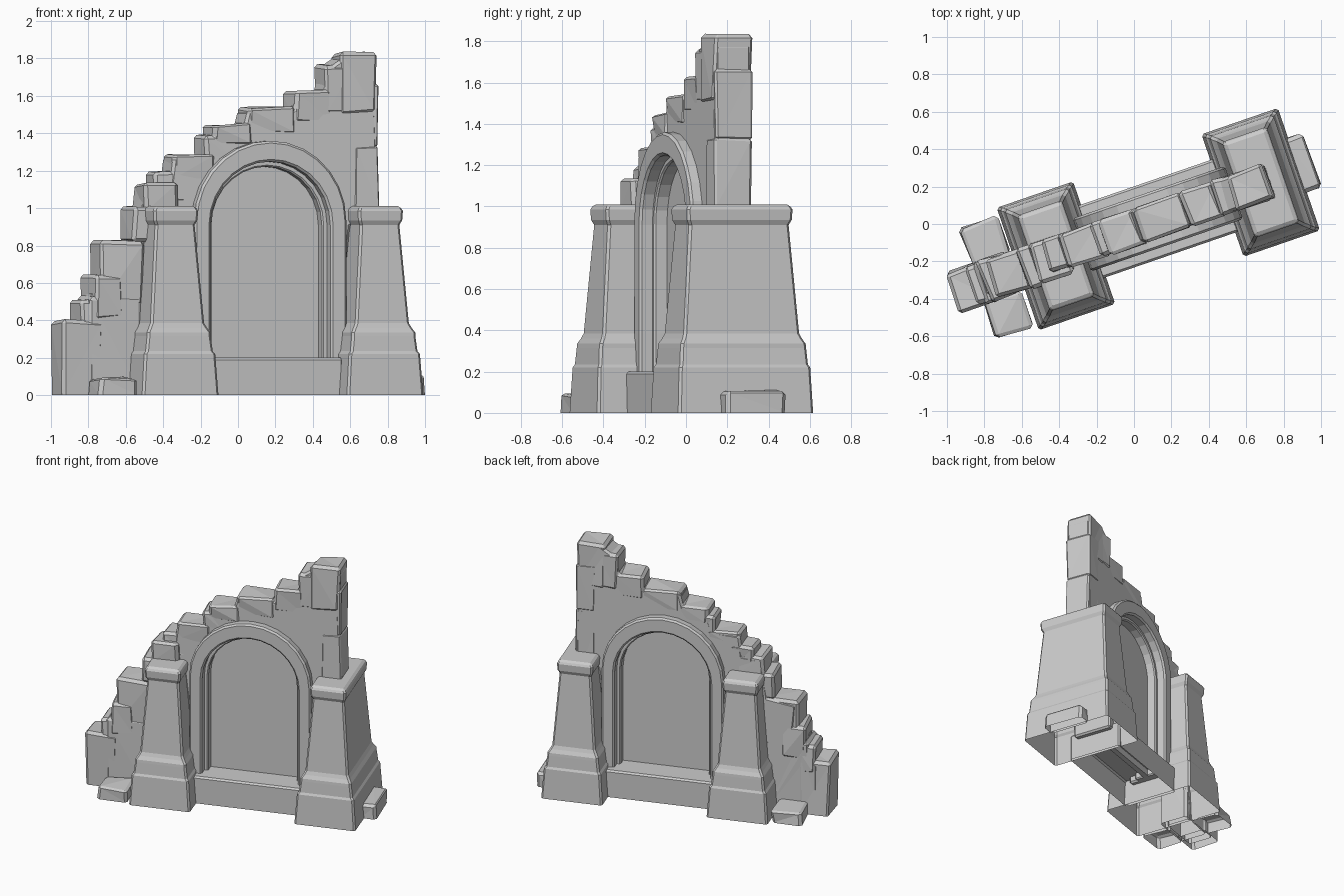
import bpy
import bmesh
import math
import random
from mathutils import Vector

random.seed(4)
cube = bpy.data.objects.get("Cube")
if cube:
    bpy.data.objects.remove(cube, do_unlink=True)

TURN = math.radians(19)   # the whole ruin stands turned on its base
MID = 0.13                # centre of the archway along the wall
AXIS = -0.015             # centre of the wall thickness

stone_grey = bpy.data.materials.new("stone_grey")
stone_grey.use_nodes = True
grey = (0.6, 0.6, 0.6, 1)
stone_grey.diffuse_color = grey
stone_grey.node_tree.nodes["Principled BSDF"].inputs["Base Color"].default_value = grey


def finish(name, bm, bevel=0.0):
    """Turn a bmesh into an object, hollow where it meets the ground."""
    bmesh.ops.recalc_face_normals(bm, faces=bm.faces)
    low = [f for f in bm.faces if all(v.co.z < 0.001 for v in f.verts)]
    bmesh.ops.delete(bm, geom=low, context="FACES_ONLY")
    mesh = bpy.data.meshes.new(name)
    bm.to_mesh(mesh)
    bm.free()
    mesh.materials.append(stone_grey)
    obj = bpy.data.objects.new(name, mesh)
    bpy.context.collection.objects.link(obj)
    obj.rotation_euler.z = TURN
    if bevel:
        mod = obj.modifiers.new("worn_edges", "BEVEL")
        mod.width = bevel
        mod.segments = 1
        mod.limit_method = "ANGLE"
        mod.angle_limit = math.radians(40)


def plate(name, outline, half, bevel=0.0):
    """Extrude an upright outline through the wall thickness."""
    bm = bmesh.new()
    face = bm.faces.new([bm.verts.new((u, AXIS - half, z)) for u, z in outline])
    out = bmesh.ops.extrude_face_region(bm, geom=[face])
    moved = [g for g in out["geom"] if isinstance(g, bmesh.types.BMVert)]
    bmesh.ops.translate(bm, verts=moved, vec=(0, 2 * half, 0))
    finish(name, bm, bevel)


def arch(radius, spring=0.91, foot=0.15, steps=14):
    """Points up the left leg, over the arch and down the right leg."""
    pts = [(MID - radius, foot)]
    for i in range(steps + 1):
        a = math.pi * (1 - i / steps)
        pts.append((MID + radius * math.cos(a), spring + radius * math.sin(a)))
    return pts + [(MID + radius, foot)]


def pillar(name, u, v, profile):
    """Stack of rectangular rings: base, moulding, tapered shaft and cap."""
    bm = bmesh.new()
    rings = []
    for z, hu, hv in profile:
        corners = ((-hu, -hv), (hu, -hv), (hu, hv), (-hu, hv))
        rings.append([bm.verts.new((u + a, v + b, z)) for a, b in corners])
    for lo, hi in zip(rings, rings[1:]):
        for i in range(4):
            j = (i + 1) % 4
            bm.faces.new((lo[i], lo[j], hi[j], hi[i]))
    bm.faces.new(rings[-1])
    finish(name, bm, 0.012)


def stone(name, u0, u1, z0, z1, v0, v1, rough=0.01, bevel=0.018):
    """Irregular block with chipped edges."""
    bm = bmesh.new()
    bmesh.ops.create_cube(bm, size=1)
    size = Vector((u1 - u0, v1 - v0, z1 - z0))
    centre = Vector((u0 + u1, v0 + v1, z0 + z1)) / 2
    for vert in bm.verts:
        wobble = Vector([random.uniform(-rough, rough) for _ in range(3)])
        vert.co = centre + vert.co * size + wobble
        if z0 == 0 and vert.co.z < z1 / 2:
            vert.co.z = 0
    bmesh.ops.triangulate(bm, faces=[f for f in bm.faces if f.normal.z > -0.5])
    finish(name, bm, bevel)


# Broken wall with a stepped top and an arched hole, notched inside the pillars
right_edge = [(0.6, 0.9), (0.755, 0.98), (0.755, 1.2), (0.745, 1.5), (0.75, 1.77)]
steps = [(0.72, 1.82), (0.57, 1.81), (0.48, 1.75), (0.45, 1.62), (0.29, 1.61),
         (0.28, 1.53), (0.02, 1.52), (0, 1.44), (-0.16, 1.43), (-0.21, 1.28),
         (-0.4, 1.27), (-0.42, 1.12), (-0.56, 1.11), (-0.6, 0.83), (-0.8, 0.8),
         (-0.78, 0.6), (-0.86, 0.54), (-0.9, 0.4), (-0.95, 0.37), (-0.95, 0),
         (-0.64, 0), (-0.58, 0.4), (-0.55, 0.9), (-0.35, 0.9)]
plate("broken_wall", arch(0.39) + right_edge + steps, 0.093, 0.015)

# Archway: projecting band, stepped inner frame, blank panel and sill
plate("arch_band", arch(0.43, 0.93) + arch(0.339)[::-1], 0.15, 0.012)
plate("arch_frame", arch(0.36) + arch(0.312)[::-1], 0.085, 0.008)
plate("arch_panel", arch(0.33), 0.02)

bm = bmesh.new()
bmesh.ops.create_cube(bm, size=1)
for vert in bm.verts:
    vert.co = Vector((MID + vert.co.x * 0.78, AXIS + vert.co.y * 0.41,
                      0.1 + vert.co.z * 0.2))
finish("sill", bm, 0.012)

# Tapered pillars on both sides
profile = [(0, 0.216, 0.346), (0.22, 0.201, 0.336), (0.235, 0.19, 0.328),
           (0.315, 0.18, 0.322), (0.335, 0.18, 0.32), (0.36, 0.165, 0.306),
           (0.385, 0.152, 0.296), (0.91, 0.112, 0.256), (0.935, 0.124, 0.268),
           (0.985, 0.127, 0.271), (1.01, 0.115, 0.258)]
pillar("left_pillar", 0.713, -0.01, profile)
pillar("right_pillar", -0.45, -0.025, profile)

# Broken blocks along the stepped top: start, end, bottom, top
blocks = [(0.55, 0.745, 1.5, 1.83), (0.46, 0.62, 1.5, 1.77),
          (0.28, 0.5, 1.46, 1.63), (0.01, 0.3, 1.4, 1.535),
          (-0.17, 0.04, 1.34, 1.45), (-0.22, -0.08, 1.25, 1.39),
          (-0.41, -0.17, 1.15, 1.28), (-0.5, -0.33, 1.02, 1.2),
          (-0.57, -0.38, 0.98, 1.13), (-0.64, -0.48, 0.82, 1.0),
          (-0.82, -0.58, 0.48, 0.83), (-0.86, -0.7, 0.4, 0.64),
          (-0.93, -0.78, 0.3, 0.51), (-1.035, -0.82, 0, 0.4),
          (-0.88, -0.6, 0, 0.53)]
for i, (u0, u1, z0, z1) in enumerate(blocks):
    front = -0.11 if u0 > -0.55 else -0.145
    inset = random.uniform(-0.005, 0.005)
    stone(f"wall_block_{i + 1}", u0, u1, z0, z1, front + inset, 0.078 - inset)

# Rough courses on the tall broken end
for i in range(2):
    z = 0.98 + i * 0.33
    stone(f"end_block_{i + 1}", 0.62, 0.758, z, z + 0.36, -0.108, 0.077, 0.007)

# Fallen blocks at the foot
stone("fallen_block_front", -0.9, -0.69, 0, 0.09, -0.345, -0.13)
stone("fallen_block_back", -0.89, -0.68, 0, 0.09, 0.065, 0.28)
stone("fallen_block_side", 0.905, 1.012, 0, 0.11, -0.14, 0.165, 0.006)
